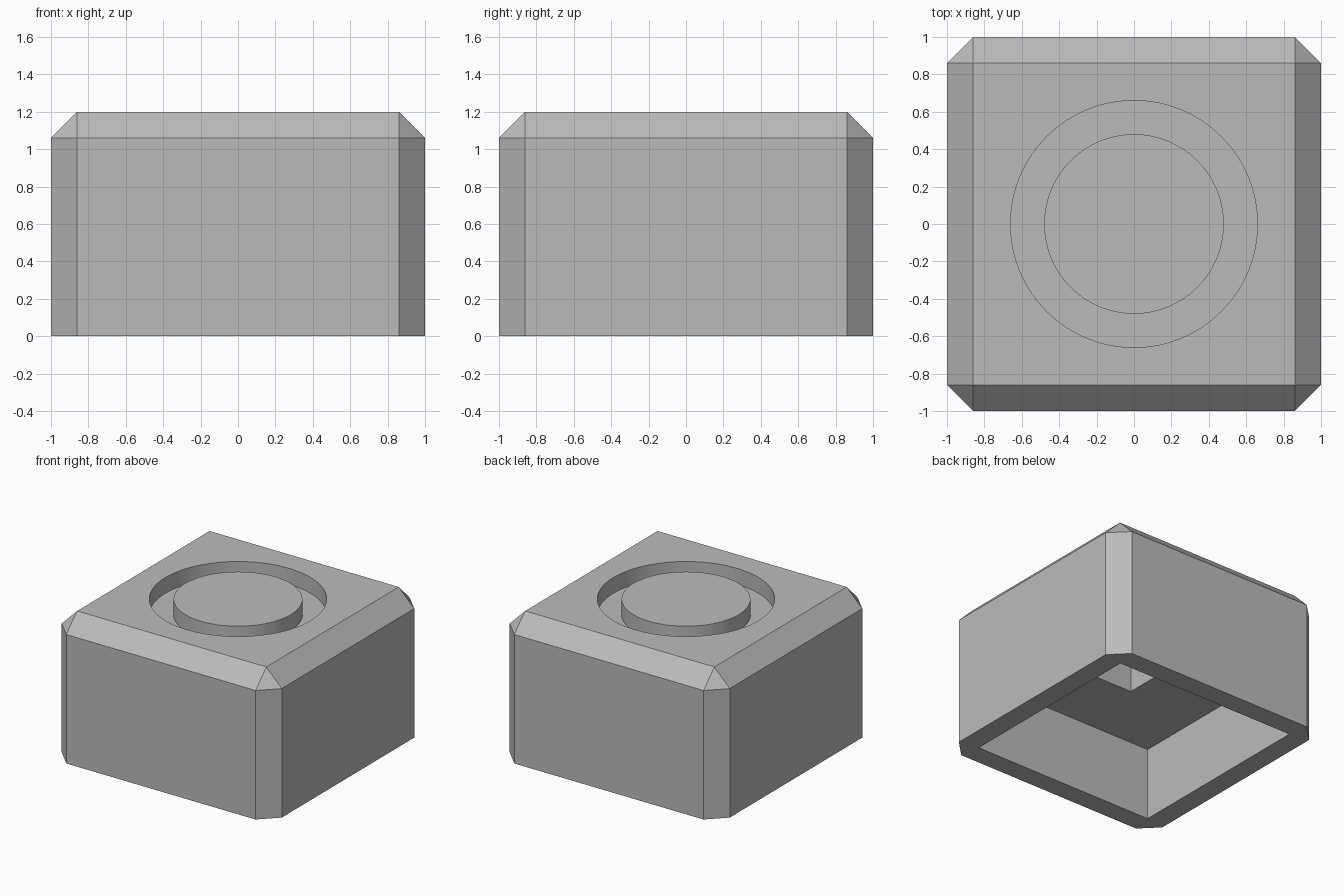
import bpy, bmesh, math

cube = bpy.data.objects.get("Cube")
if cube:
    bpy.data.objects.remove(cube, do_unlink=True)

HEIGHT = 1.2
CHAMFER = 0.14
CEILING = 0.6
GROOVE_DEPTH = 0.13

grey = bpy.data.materials.new("plain_grey")
grey.use_nodes = True
colour = (0.5, 0.5, 0.5, 1)
grey.diffuse_color = colour
grey.node_tree.nodes["Principled BSDF"].inputs["Base Color"].default_value = colour


def add_object(name, bm):
    bmesh.ops.recalc_face_normals(bm, faces=bm.faces)
    mesh = bpy.data.meshes.new(name)
    bm.to_mesh(mesh)
    bm.free()
    mesh.materials.append(grey)
    obj = bpy.data.objects.new(name, mesh)
    bpy.context.collection.objects.link(obj)
    return obj


def box(half_x, half_y, bottom, top):
    bm = bmesh.new()
    bmesh.ops.create_cube(bm, size=2)
    for v in bm.verts:
        v.co = (v.co.x * half_x, v.co.y * half_y, top if v.co.z > 0 else bottom)
    return bm


def ring(inner, outer, bottom, top, steps=96):
    bm = bmesh.new()
    corners = [(inner, bottom), (outer, bottom), (outer, top), (inner, top)]
    verts = [bm.verts.new((r, 0, z)) for r, z in corners]
    edges = [bm.edges.new((verts[i], verts[i - 1])) for i in range(4)]
    bmesh.ops.spin(bm, geom=verts + edges, cent=(0, 0, 0), axis=(0, 0, 1),
                   angle=math.tau, steps=steps, use_merge=True)
    bmesh.ops.remove_doubles(bm, verts=bm.verts, dist=0.0001)
    return bm


# Cap body: every edge chamfered except those around the base
bm = box(1, 1, 0, HEIGHT)
upper = [e for e in bm.edges if any(v.co.z > 0 for v in e.verts)]
bmesh.ops.bevel(bm, geom=upper, offset=CHAMFER, segments=1, affect='EDGES')
cap = add_object("button_cap", bm)

# Hollow underside, stem socket in its ceiling, and ring groove on top
cutters = [
    add_object("hollow_cutter", box(0.83, 0.83, -0.2, CEILING)),
    add_object("socket_cutter", box(0.17, 0.24, CEILING - 0.1, 0.9)),
    add_object("groove_cutter", ring(0.48, 0.66, HEIGHT - GROOVE_DEPTH, HEIGHT + 0.2)),
]
bpy.context.view_layer.objects.active = cap
for cutter in cutters:
    mod = cap.modifiers.new(cutter.name, 'BOOLEAN')
    mod.operation = 'DIFFERENCE'
    mod.solver = 'EXACT'
    mod.object = cutter
    bpy.ops.object.modifier_apply(modifier=mod.name)
for cutter in cutters:
    bpy.data.objects.remove(cutter, do_unlink=True)

# Smooth round groove walls, crisp chamfers
bpy.ops.object.select_all(action='DESELECT')
cap.select_set(True)
bpy.ops.object.shade_smooth_by_angle(angle=math.radians(30))
